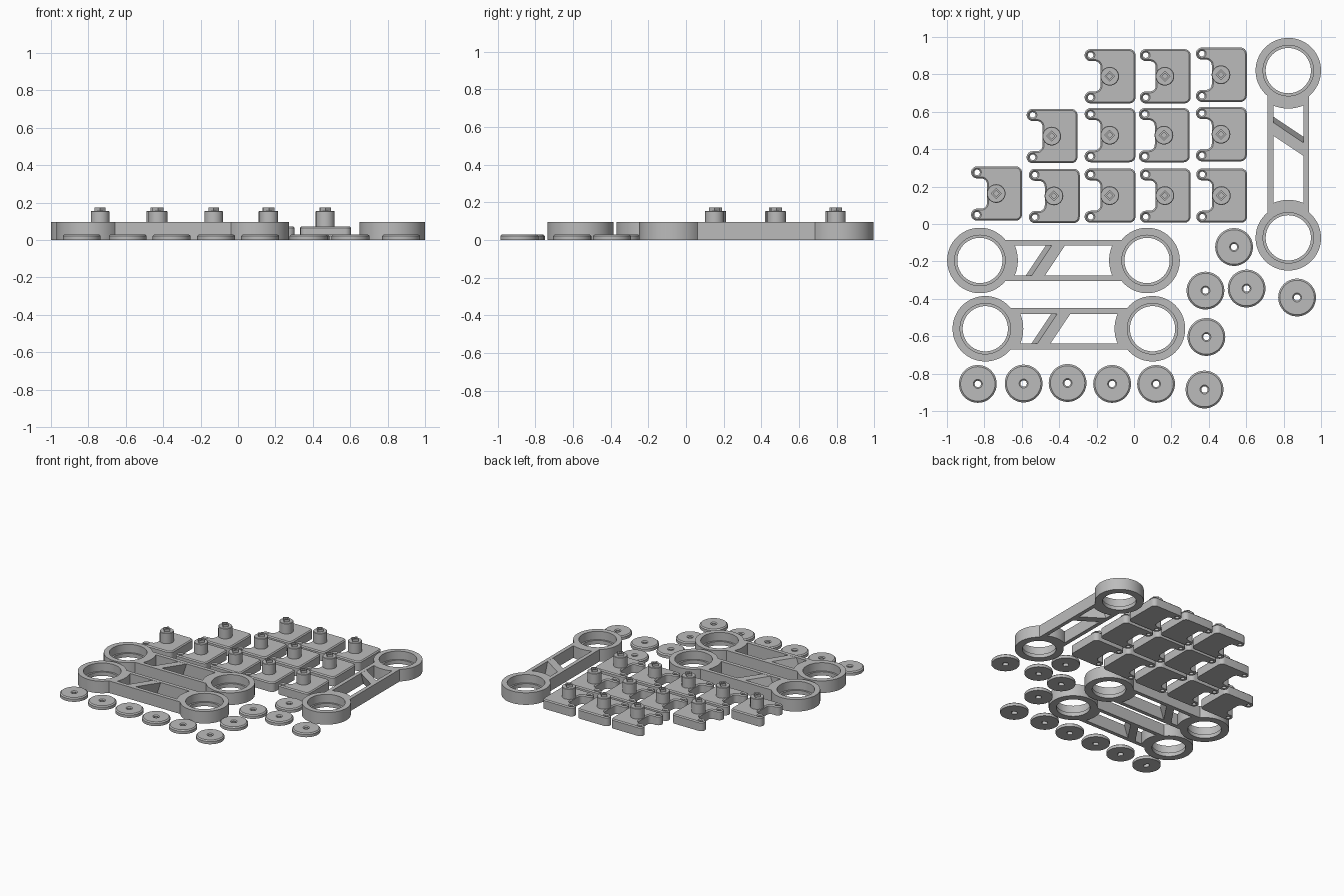
import bpy, bmesh, math
from mathutils import Matrix

if "Cube" in bpy.data.objects:
    bpy.data.objects.remove(bpy.data.objects["Cube"])

grey = bpy.data.materials.new("plain_grey")
grey.diffuse_color = (0.5, 0.5, 0.5, 1)
grey.use_nodes = True
grey.node_tree.nodes["Principled BSDF"].inputs["Base Color"].default_value = grey.diffuse_color


def arc(cx, cy, r, a0, a1, n):
    """Points on an arc, angles in degrees."""
    return [(cx + r * math.cos(math.radians(a0 + (a1 - a0) * i / n)),
             cy + r * math.sin(math.radians(a0 + (a1 - a0) * i / n))) for i in range(n + 1)]


def circle(cx, cy, r, n):
    return arc(cx, cy, r, 0, 360, n)[:-1]


def diamond(r, n):
    """Square standing on its corner, sampled with n points."""
    pts = []
    for i in range(n):
        a = 2 * math.pi * i / n
        c, s = math.cos(a), math.sin(a)
        k = r / (abs(c) + abs(s))
        pts.append((k * c, k * s))
    return pts


def add_prism(bm, loops, height, chamfer=0):
    """Extrude an outline with holes upward, chamfering the top rim."""
    edges = []
    for loop in loops:
        vs = [bm.verts.new((x, y, 0)) for x, y in loop]
        edges += [bm.edges.new((v, vs[(i + 1) % len(vs)])) for i, v in enumerate(vs)]
    made = bmesh.ops.triangle_fill(bm, edges=edges, use_beauty=True, normal=(0, 0, 1))
    faces = [g for g in made["geom"] if isinstance(g, bmesh.types.BMFace)]
    ext = bmesh.ops.extrude_face_region(bm, geom=faces, use_keep_orig=True)
    top = [g for g in ext["geom"] if isinstance(g, bmesh.types.BMVert)]
    bmesh.ops.translate(bm, verts=top, vec=(0, 0, height))
    bmesh.ops.recalc_face_normals(bm, faces=bm.faces[:])
    if chamfer:
        top = set(top)
        rim = [e for e in bm.edges if all(v in top for v in e.verts)
               and any(abs(f.normal.z) < 0.5 for f in e.link_faces)]
        bmesh.ops.bevel(bm, geom=rim, offset=chamfer, segments=1, affect='EDGES')


def add_loft(bm, rings, closed=False):
    """Skin stacked rings of (points, z); cap the ends or close the tube."""
    vs = [[bm.verts.new((x, y, z)) for x, y in pts] for pts, z in rings]
    n = len(vs[0])
    pairs = list(zip(vs, vs[1:])) + ([(vs[-1], vs[0])] if closed else [])
    new = [bm.faces.new((a[i], a[(i + 1) % n], b[(i + 1) % n], b[i]))
           for a, b in pairs for i in range(n)]
    if not closed:
        new += [bm.faces.new(vs[0][::-1]), bm.faces.new(vs[-1])]
    bmesh.ops.recalc_face_normals(bm, faces=new)


def place(name, bm, spots):
    """Make one mesh and put a linked copy at every (x, y, degrees)."""
    me = bpy.data.meshes.new(name)
    bm.to_mesh(me)
    bm.free()
    me.materials.append(grey)
    for i, (x, y, turn) in enumerate(spots):
        ob = bpy.data.objects.new(name, me)
        bpy.context.collection.objects.link(ob)
        ob.matrix_world = Matrix.Translation((x, y, 0)) @ Matrix.Rotation(math.radians(turn), 4, 'Z')
        if i == 0:
            bpy.ops.object.select_all(action='DESELECT')
            ob.select_set(True)
            bpy.context.view_layer.objects.active = ob
            bpy.ops.object.shade_smooth_by_angle(angle=math.radians(30))


# Link arms: two rings joined by a pair of rails
H, HALF, RING, RAIL, POCKET = 0.095, 0.447, 0.175, 0.11, 0.08
a = math.degrees(math.asin(RAIL / RING))
b = math.degrees(math.asin(POCKET / 0.203))
outline = arc(-HALF, 0, RING, a, 360 - a, 48) + arc(HALF, 0, RING, a - 180, 180 - a, 48)
pocket = arc(-HALF, 0, 0.203, -b, b, 10) + arc(HALF, 0, 0.203, 180 - b, 180 + b, 10)
arm_spots = [(-0.377, -0.195, 0), (-0.348, -0.56, 0), (0.825, 0.373, -90)]
bm = bmesh.new()
add_prism(bm, [outline, pocket, circle(-HALF, 0, 0.135, 64), circle(HALF, 0, 0.135, 64)], H)
place("link_arm", bm, arm_spots)

# Lip at the bottom of each ring bore
bm = bmesh.new()
for cx in (-HALF, HALF):
    add_loft(bm, [(circle(cx, 0, r, 64), z) for r, z in
                  ((0.136, 0), (0.121, 0), (0.121, 0.03), (0.136, 0.03))], closed=True)
place("ring_lip", bm, arm_spots)

# Slanted brace across the pocket
bm = bmesh.new()
section = [(0, 0), (0.07, 0), (0.102, H - 0.001), (0.032, H - 0.001)]
ends = [[bm.verts.new((x0 + x, y, z)) for x, z in section]
        for x0, y in ((-0.201, -POCKET), (-0.094, POCKET))]
for i in range(4):
    j = (i + 1) % 4
    bm.faces.new((ends[0][i], ends[0][j], ends[1][j], ends[1][i]))
bm.faces.new(ends[0][::-1])
bm.faces.new(ends[1])
bmesh.ops.recalc_face_normals(bm, faces=bm.faces[:])
place("brace", bm, arm_spots)

# Clip plates: rounded plate with two drilled hooks on the left
plate_spots = [(x, y, 0) for x, y in (
    (-0.13, 0.79), (0.165, 0.79), (0.465, 0.798),
    (-0.44, 0.47), (-0.13, 0.475), (0.16, 0.475), (0.465, 0.48),
    (-0.737, 0.163), (-0.428, 0.15), (-0.13, 0.152), (0.165, 0.152), (0.467, 0.152))]
plate = (arc(0.105, -0.112, 0.033, -90, 0, 8) + arc(0.105, 0.112, 0.033, 0, 90, 8)
         + arc(-0.102, 0.113, 0.032, 90, 270, 16) + arc(-0.08, 0.05, 0.031, 90, 0, 8)
         + arc(-0.08, -0.05, 0.031, 0, -90, 8) + arc(-0.102, -0.113, 0.032, 90, 270, 16))
bm = bmesh.new()
add_prism(bm, [plate] + [circle(-0.102, s * 0.113, 0.015, 16) for s in (-1, 1)], 0.073, 0.008)
place("clip_plate", bm, plate_spots)

# Round peg with a hollow square tip
bm = bmesh.new()
add_loft(bm, [(circle(0, 0, 0.05, 32), 0.07), (circle(0, 0, 0.05, 32), 0.152),
              (circle(0, 0, 0.047, 32), 0.155), (diamond(0.029, 32), 0.155),
              (diamond(0.029, 32), 0.174), (diamond(0.016, 32), 0.174),
              (diamond(0.016, 32), 0.155)])
place("peg", bm, plate_spots)

# Cap discs: chamfered rim, hole square below and round above
disc_spots = [(x, y, 0) for x, y in (
    (-0.835, -0.855), (-0.59, -0.853), (-0.355, -0.85), (-0.117, -0.855), (0.118, -0.855),
    (0.377, -0.885), (0.387, -0.604), (0.382, -0.356), (0.602, -0.345), (0.535, -0.123),
    (0.872, -0.393))]
bm = bmesh.new()
add_loft(bm, [(circle(0, 0, 0.101, 48), 0), (circle(0, 0, 0.101, 48), 0.022),
              (circle(0, 0, 0.092, 48), 0.03), (circle(0, 0, 0.024, 48), 0.03),
              (circle(0, 0, 0.017, 48), 0.023), (diamond(0.026, 48), 0.015),
              (diamond(0.026, 48), 0)], closed=True)
place("cap_disc", bm, disc_spots)
